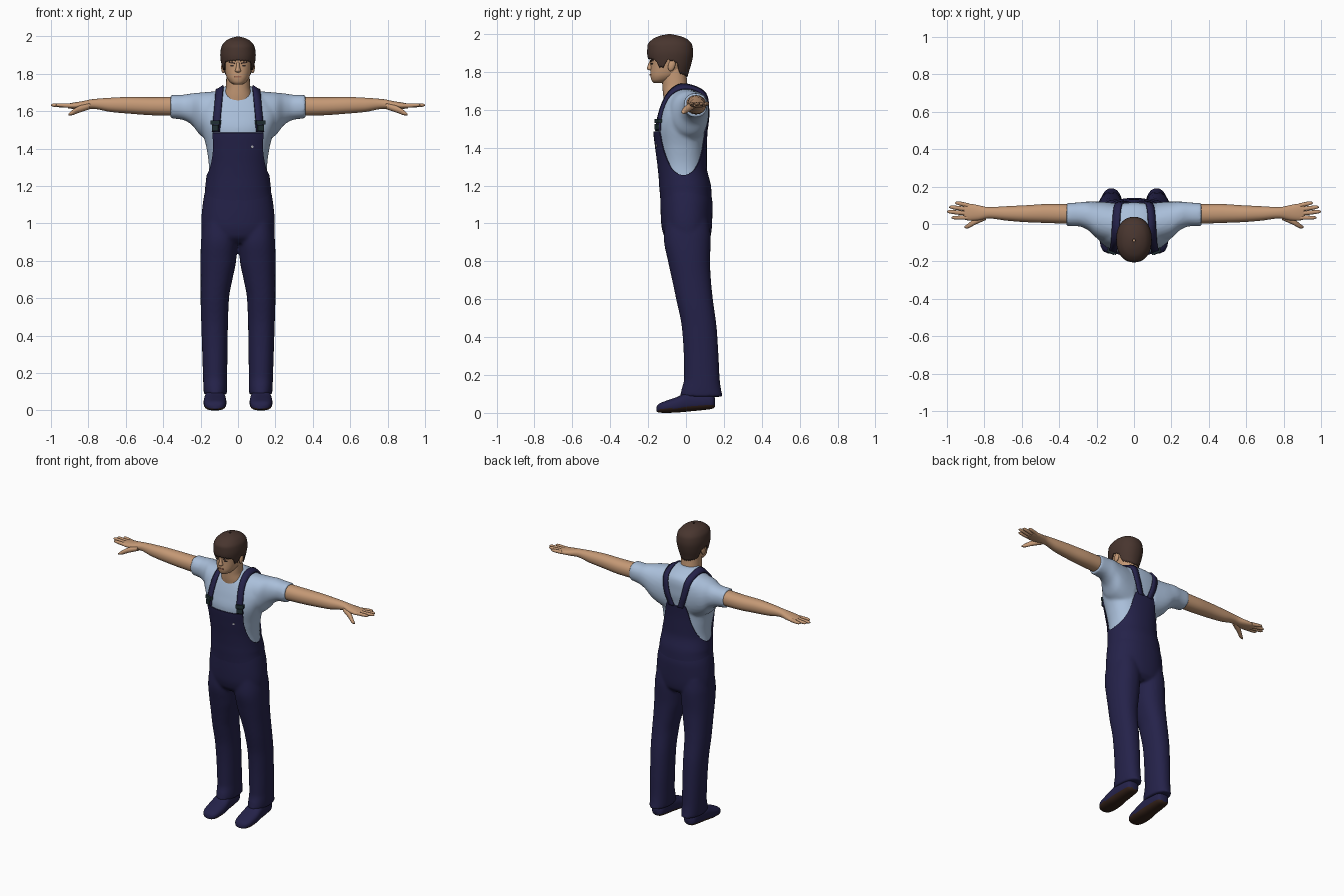
import bpy, bmesh, math
from mathutils import Vector
from mathutils.bvhtree import BVHTree

if "Cube" in bpy.data.objects:
    bpy.data.objects.remove(bpy.data.objects["Cube"])


def material(name, r, g, b):
    m = bpy.data.materials.new(name)
    m.diffuse_color = (r, g, b, 1)
    m.use_nodes = True
    m.node_tree.nodes["Principled BSDF"].inputs["Base Color"].default_value = m.diffuse_color
    return m


NAVY = material("navy denim", .018, .016, .068)
SHIRT = material("pale blue cotton", .40, .52, .70)
SKIN = material("skin", .56, .32, .18)
HAIR = material("dark brown hair", .065, .036, .028)
SOLE = material("brown sole", .035, .016, .010)
METAL = material("dark buckle", .015, .03, .035)
DARK = material("eye dark", .03, .02, .018)
LIP = material("lip", .36, .15, .09)
BUTTON = material("button grey", .45, .45, .48)


def interp(keys, t):
    """Monotone smooth interpolation of key tuples (t, values...)."""
    keys = sorted(keys)
    t = min(max(t, keys[0][0]), keys[-1][0])
    i = max(k for k in range(len(keys) - 1) if keys[k][0] <= t)

    def slope(j, c):
        return (keys[j + 1][c] - keys[j][c]) / (keys[j + 1][0] - keys[j][0])

    def tangent(j, c):
        if j == 0 or j == len(keys) - 1:
            return slope(min(j, len(keys) - 2), c)
        a, b = slope(j - 1, c), slope(j, c)
        return 0 if a * b <= 0 else 2 * a * b / (a + b)

    h = keys[i + 1][0] - keys[i][0]
    s = (t - keys[i][0]) / h
    return [(2*s**3 - 3*s*s + 1) * keys[i][c] + (s**3 - 2*s*s + s) * h * tangent(i, c)
            + (3*s*s - 2*s**3) * keys[i+1][c] + (s**3 - s*s) * h * tangent(i + 1, c)
            for c in range(1, len(keys[0]))]


def point(keys, t, phi, axis="z", n=2.2, off=0, sx=1):
    """Point on a super-ellipse section; phi = 0 is the front for z lofts."""
    a0, a1, b0, b1 = interp(keys, t)
    s, c = math.sin(phi), math.cos(phi)
    a = (a0 + a1) / 2 + ((a1 - a0) / 2 + off) * math.copysign(abs(s) ** (2 / n), s)
    b = (b0 + b1) / 2 - ((b1 - b0) / 2 + off) * math.copysign(abs(c) ** (2 / n), c)
    p = {"z": (a, b, t), "x": (t, a, b), "y": (a, t, b)}[axis]
    return Vector((p[0] * sx, p[1], p[2]))


def skin_grid(bm, rings, cap=True, closed=True):
    vs = [[bm.verts.new(p) for p in r] for r in rings]
    n = len(vs[0])
    for r0, r1 in zip(vs, vs[1:]):
        for i in range(n if closed else n - 1):
            j = (i + 1) % n
            bm.faces.new((r0[i], r0[j], r1[j], r1[i]))
    if cap:
        bm.faces.new(vs[0])
        bm.faces.new(vs[-1])


def loft(bm, keys, axis="z", n=2.2, seg=32, steps=24, sx=1):
    lo, hi = min(k[0] for k in keys), max(k[0] for k in keys)
    skin_grid(bm, [[point(keys, lo + (hi - lo) * k / steps, 2 * math.pi * i / seg, axis, n, 0, sx)
                    for i in range(seg)] for k in range(steps + 1)])


def shell(bm, keys, lo, hi, off, seg=96, steps=24, n=2.2):
    rings = []
    for k in range(steps + 1):
        ring = []
        for i in range(seg):
            phi = 2 * math.pi * i / seg
            d = math.degrees(min(phi, 2 * math.pi - phi))
            t = math.sin(k / steps * math.pi / 2)
            z = lo(d) + (hi(d) - lo(d)) * t
            ring.append(point(keys, z, phi, n=n, off=off(z)))
        rings.append(ring)
    skin_grid(bm, rings, cap=False)


def finish(name, bm, *mats, angle=50, voxel=0, solid=0):
    bmesh.ops.recalc_face_normals(bm, faces=bm.faces)
    me = bpy.data.meshes.new(name)
    bm.to_mesh(me)
    ob = bpy.data.objects.new(name, me)
    bpy.context.collection.objects.link(ob)
    for m in mats:
        me.materials.append(m)
    bpy.ops.object.select_all(action="DESELECT")
    ob.select_set(True)
    bpy.context.view_layer.objects.active = ob
    bpy.ops.object.shade_smooth_by_angle(angle=math.radians(angle))
    if voxel:
        r = ob.modifiers.new("merge", "REMESH")
        r.mode, r.voxel_size, r.use_smooth_shade = "VOXEL", voxel, True
        s = ob.modifiers.new("relax", "SMOOTH")
        s.iterations = 5
    if solid:
        s = ob.modifiers.new("thickness", "SOLIDIFY")
        s.thickness, s.offset = solid, 0
    return ob


def tree(ob):
    bpy.context.view_layer.update()
    return BVHTree.FromObject(ob, bpy.context.evaluated_depsgraph_get())


def sym(*keys):
    return [(z, -w, w, f, b) for z, w, f, b in keys]


def plate(name, bvh, x, z, w, h, mat, tilt=0, thick=.008, sides=4):
    """Thin plate laid on the front of a surface."""
    hit, nor, _, _ = bvh.ray_cast(Vector((x, -1, z)), Vector((0, 1, 0)))
    bm = bmesh.new()
    bmesh.ops.create_cone(bm, cap_ends=True, segments=sides, radius1=.5, radius2=.5, depth=1)
    k = math.sqrt(2) if sides == 4 else 1
    for v in bm.verts:
        p = v.co.copy()
        if sides == 4:
            p.x, p.y = (p.x - p.y) / k, (p.x + p.y) / k
        v.co = (p.x * w * k, p.y * h * k, p.z * thick)
    q = Vector((nor.x, nor.y, 0)).normalized()
    right = Vector((-q.y, q.x, 0))
    up = Vector((0, 0, 1))
    for v in bm.verts:
        a, b, c = v.co
        v.co = hit + right * (a * math.cos(tilt) - b * math.sin(tilt)) \
            + up * (a * math.sin(tilt) + b * math.cos(tilt)) + q * c
    finish(name, bm, mat, angle=30)


# Shirt: torso and two sleeves merged into one cloth surface
torso = sym((1.2, .165, -.132, .122), (1.3, .156, -.14, .10), (1.4, .168, -.153, .10),
            (1.5, .195, -.163, .105), (1.58, .215, -.145, .115), (1.64, .195, -.125, .115),
            (1.68, .15, -.108, .108), (1.71, .105, -.09, .08), (1.735, .07, -.07, .025))
sleeve = [(.08, -.12, .11, 1.40, 1.71), (.2, -.075, .12, 1.47, 1.70), (.25, -.03, .12, 1.53, 1.695),
          (.3, -.012, .115, 1.555, 1.688), (.36, -.012, .112, 1.562, 1.688)]
bm = bmesh.new()
loft(bm, torso, steps=40, seg=48)
for s in (1, -1):
    loft(bm, sleeve, "x", sx=s)
shirt = finish("shirt", bm, SHIRT, voxel=.009)
shirt_bvh = tree(shirt)

# Trousers: hips and two legs merged
hips = sym((1.22, .167, -.136, .118), (1.1, .189, -.135, .14), (1.0, .197, -.131, .138),
           (.93, .192, -.115, .13), (.895, .15, -.08, .10))
leg = [(1.02, .005, .185, -.11, .12), (.92, .002, .197, -.117, .131), (.8, .010, .201, -.095, .127),
       (.7, .03, .2, -.073, .132), (.6, .048, .2, -.052, .142), (.45, .054, .196, -.022, .162),
       (.3, .056, .191, -.012, .172), (.18, .058, .187, -.01, .178), (.12, .058, .185, -.025, .186),
       (.085, .06, .182, -.032, .195)]
bm = bmesh.new()
loft(bm, hips, seg=48)
for s in (1, -1):
    loft(bm, leg, steps=50, sx=s)
finish("trousers", bm, NAVY, voxel=.009)

# Bib: wrap-around shell with a scooped side edge
rim = [(0, 1.485), (41, 1.485), (46, 1.41), (56, 1.335), (70, 1.278), (90, 1.255), (112, 1.275),
       (130, 1.32), (146, 1.39), (158, 1.48), (164, 1.515), (180, 1.50)]
waist = sym((1.1, .189, -.135, .14)) + torso
bm = bmesh.new()
shell(bm, waist, lambda d: 1.1, lambda d: interp(rim, d)[0],
      lambda z: -.005 + .012 * min(1, (z - 1.1) / .1))
bib = finish("bib", bm, NAVY, solid=.006)
bib_bvh = tree(bib)

# Shoulder straps laid over the shirt
path = [(-5, .117), (20, .114), (75, .1), (110, .092), (182, .035)]
for s, side in ((1, "left"), (-1, "right")):
    rows = []
    for k in range(49):
        a = -5 + 187 * k / 48
        row = []
        for e in (-.019, 0, .019):
            d = Vector((0, -math.cos(math.radians(a)), math.sin(math.radians(a))))
            o = Vector((s * (interp(path, a)[0] + e), -.02, 1.5))
            hit = shirt_bvh.ray_cast(o, d)[0]
            if hit:
                row.append(hit + d * .006)
        if len(row) == 3:
            rows.append(row)
    bm = bmesh.new()
    skin_grid(bm, rows, cap=False, closed=False)
    finish("strap_" + side, bm, NAVY, solid=.012)
    for z, w, h in ((1.54, .052, .022), (1.51, .036, .03)):
        plate("buckle_" + side, shirt_bvh, s * .115, z, w, h, METAL, thick=.04)
plate("bib_button", bib_bvh, .075, 1.41, .014, .014, BUTTON, sides=12)

# Neck and head
bm = bmesh.new()
loft(bm, sym((1.64, .085, -.115, .03), (1.69, .074, -.122, .022), (1.73, .064, -.125, .008),
             (1.82, .062, -.13, 0)))
finish("neck", bm, SKIN)
bm = bmesh.new()
loft(bm, sym((1.742, .02, -.17, -.12), (1.755, .042, -.182, -.08), (1.785, .062, -.188, -.03),
             (1.83, .073, -.187, -.005), (1.88, .079, -.188, .01), (1.93, .076, -.182, .01),
             (1.97, .05, -.14, -.02)), steps=36)
head = finish("head", bm, SKIN)
head_bvh = tree(head)
bm = bmesh.new()
loft(bm, sym((1.807, .008, -.19, -.17), (1.815, .017, -.207, -.17), (1.83, .011, -.203, -.17),
             (1.862, .007, -.19, -.17)), seg=12, steps=10)
finish("nose", bm, SKIN)
plate("mouth", head_bvh, 0, 1.785, .036, .008, LIP, thick=.006)
for s, side in ((1, "left"), (-1, "right")):
    plate("brow_" + side, head_bvh, s * .032, 1.859, .034, .007, HAIR, tilt=s * .15)
    plate("eye_" + side, head_bvh, s * .031, 1.843, .022, .008, DARK, thick=.006, sides=12)
    bm = bmesh.new()
    bmesh.ops.create_uvsphere(bm, u_segments=16, v_segments=10, radius=1)
    for v in bm.verts:
        v.co = (s * .079 + v.co.x * .011, -.075 + v.co.y * .019 + v.co.z * .006, 1.835 + v.co.z * .032)
    finish("ear_" + side, bm, SKIN)

# Hair cap with fringe, sideburns and nape
cap = sym((1.76, .06, -.17, .002), (1.8, .074, -.18, .012), (1.85, .086, -.193, .027),
          (1.9, .092, -.202, .035), (1.94, .087, -.2, .03), (1.97, .068, -.175, .005),
          (1.988, .038, -.135, -.04), (1.996, .006, -.095, -.08))
edge = [(0, 1.872), (35, 1.868), (50, 1.86), (60, 1.825), (72, 1.825), (84, 1.862), (105, 1.85),
        (120, 1.795), (180, 1.775)]
bm = bmesh.new()
shell(bm, cap, lambda d: interp(edge, d)[0] + .004 * math.sin(d * .6), lambda d: 1.996, lambda z: 0)
finish("hair", bm, HAIR, angle=60, solid=.006)

# Arms with palms, fingers and thumbs
arm = [(.32, 0, .105, 1.575, 1.678), (.45, .005, .107, 1.578, 1.675), (.58, .01, .1, 1.587, 1.676),
       (.68, .018, .095, 1.596, 1.672), (.78, .03, .09, 1.613, 1.664), (.83, .02, .1, 1.611, 1.654),
       (.88, .018, .108, 1.612, 1.646), (.91, .025, .108, 1.616, 1.640)]
tips = [(.975, .034, .034), (1.0, .066, .055), (.988, .09, .077), (.957, .112, .098)]
for s, side in ((1, "left"), (-1, "right")):
    bm = bmesh.new()
    loft(bm, arm, "x", sx=s, seg=28, steps=36)
    for x, y, y0 in tips:
        z = 1.634
        loft(bm, [(.88, y0 - .012, y0 + .012, 1.617, 1.641), (x - .012, y - .009, y + .009, z - .01, z + .008),
                  (x, y - .003, y + .003, z - .004, z + .002)], "x", sx=s, seg=12, steps=12)
    loft(bm, [(.79, .022, .065, 1.612, 1.645), (.85, -.004, .03, 1.592, 1.628),
              (.893, -.024, -.002, 1.578, 1.6), (.906, -.021, -.012, 1.578, 1.587)],
         "x", sx=s, seg=12, steps=14)
    finish("arm_" + side, bm, SKIN)

# Shoes: navy uppers, brown on the downward faces
shoe = [(-.157, .1, .14, .008, .03), (-.145, .079, .164, .002, .047), (-.11, .066, .18, 0, .062),
        (-.05, .062, .184, .002, .083), (.02, .068, .178, .008, .11), (.1, .074, .172, .016, .11),
        (.14, .082, .164, .022, .1), (.153, .1, .146, .032, .08)]
for s, side in ((1, "left"), (-1, "right")):
    bm = bmesh.new()
    loft(bm, shoe, "y", n=2.6, sx=s, steps=36)
    bmesh.ops.recalc_face_normals(bm, faces=bm.faces)
    for f in bm.faces:
        f.material_index = int(f.normal.z < -.35)
    finish("shoe_" + side, bm, NAVY, SOLE)
